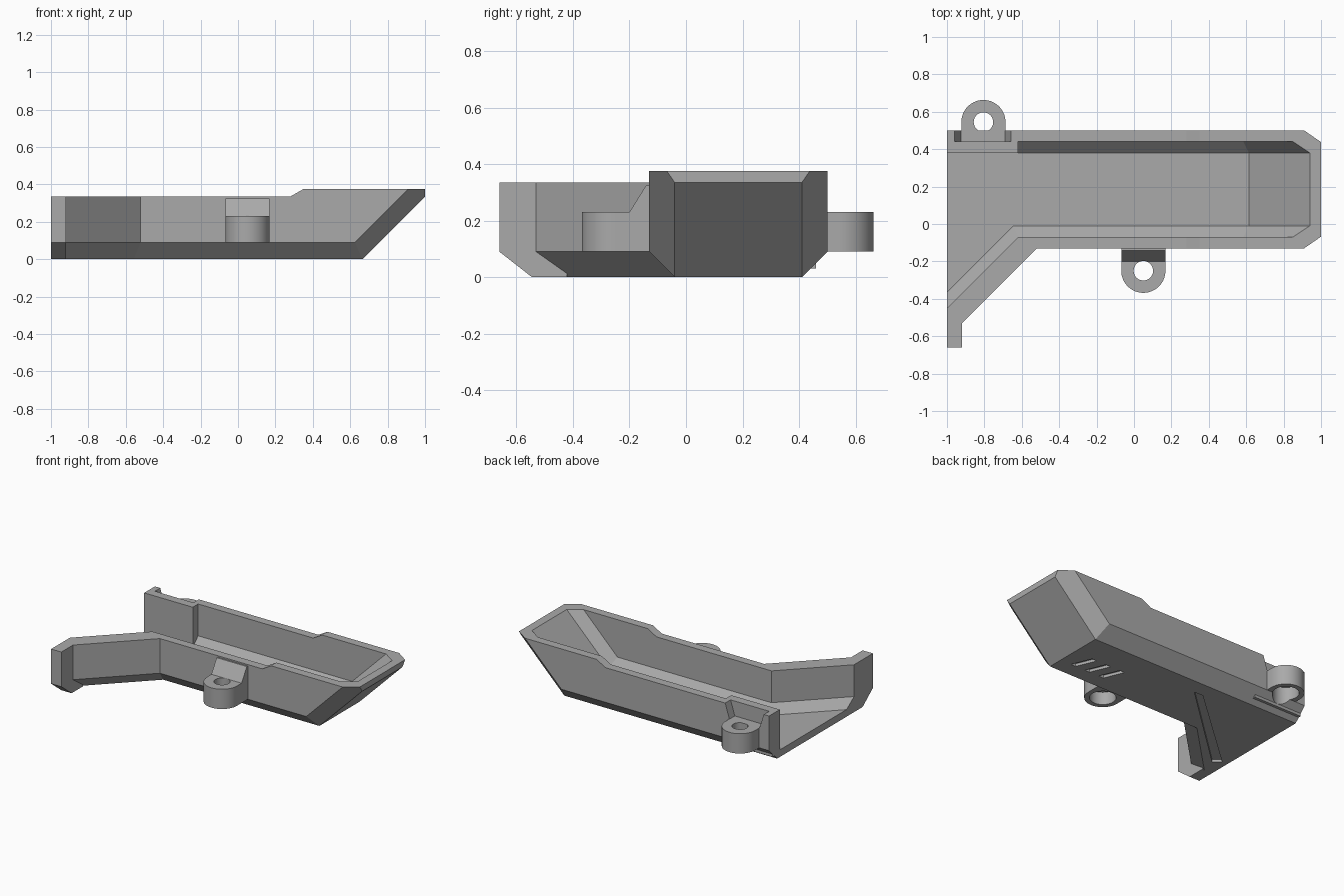
import bpy, bmesh, math
from mathutils import Vector

if "Cube" in bpy.data.objects:
    bpy.data.objects.remove(bpy.data.objects["Cube"], do_unlink=True)

grey = bpy.data.materials.new("mid_grey")
grey.use_nodes = True
COLOUR = (0.4, 0.4, 0.4, 1)
grey.diffuse_color = COLOUR
grey.node_tree.nodes["Principled BSDF"].inputs["Base Color"].default_value = COLOUR


def finish(name, bm):
    bmesh.ops.recalc_face_normals(bm, faces=bm.faces)
    mesh = bpy.data.meshes.new(name)
    bm.to_mesh(mesh)
    bm.free()
    mesh.materials.append(grey)
    obj = bpy.data.objects.new(name, mesh)
    bpy.context.collection.objects.link(obj)
    return obj


def block(name, lo, hi, planes=()):
    """Box trimmed by (point, outward normal) planes."""
    bm = bmesh.new()
    bmesh.ops.create_cube(bm, size=1)
    for v in bm.verts:
        v.co = [lo[i] if v.co[i] < 0 else hi[i] for i in range(3)]
    for point, normal in planes:
        res = bmesh.ops.bisect_plane(bm, geom=bm.verts[:] + bm.edges[:] + bm.faces[:], dist=1e-6,
                                     plane_co=point, plane_no=Vector(normal).normalized(),
                                     clear_outer=True)
        bmesh.ops.holes_fill(bm, edges=[e for e in bm.edges if e.is_boundary], sides=0)
    return finish(name, bm)


def prism(name, points, z0, z1):
    """Flat outline pulled up from z0 to z1."""
    bm = bmesh.new()
    face = bm.faces.new([bm.verts.new((x, y, z0)) for x, y in points])
    top = bmesh.ops.extrude_face_region(bm, geom=[face])["geom"]
    bmesh.ops.translate(bm, vec=(0, 0, z1 - z0),
                        verts=[g for g in top if isinstance(g, bmesh.types.BMVert)])
    return finish(name, bm)


def disc(cx, cy, r, a0=0, a1=360, n=48):
    steps = n if a1 - a0 == 360 else n + 1
    angles = [math.radians(a0 + (a1 - a0) * i / n) for i in range(steps)]
    return [(cx + r * math.cos(a), cy + r * math.sin(a)) for a in angles]


def combine(target, operation, *tools):
    for tool in tools:
        mod = target.modifiers.new("combine", 'BOOLEAN')
        mod.operation, mod.solver, mod.object = operation, 'EXACT', tool
        bpy.context.view_layer.objects.active = target
        bpy.ops.object.modifier_apply(modifier=mod.name)
        bpy.data.objects.remove(tool, do_unlink=True)


def trough(name, x0, x1, y0, y1, z0, z1, chamfer, end, corner):
    """Trough with chamfered lower edges, a raked end and raked end corners."""
    zc = z0 + chamfer
    planes = [((0, y0, zc), (0, -1, -1)), ((0, y1, zc), (0, 1, -1)), (end, (1, 0, -1))]
    for y, s in ((y0 + chamfer, -1), (y1 - chamfer, 1)):
        planes.append(((end[0], y, end[2]), (corner[0], s * corner[1], -corner[0])))
    return block(name, (x0, y0, z0), (x1, y1, z1), planes)


def diagonal(name, lo, hi, x, y, chamfer):
    """Slanted side wing with a chamfered lower edge."""
    return block(name, lo, hi, [((x, y, 0), (1, -1, 0)),
                                ((x, y, lo[2] + chamfer), (1, -1, -math.sqrt(2)))])


# Outer shell: trough, slanted wing and its end stub
tray = trough("tray", -1, 1, -0.13, 0.5, 0, 0.375, 0.09, (1, 0, 0.335), (0.09, 0.13))
wing = diagonal("wing", (-1, -0.9, 0), (-0.1, 0.28, 0.335), -0.52, -0.13, 0.09)
stub = block("stub", (-1, -0.66, 0), (-0.92, -0.42, 0.335), [((0, -0.66, 0.09), (0, -1, -1.28))])
combine(tray, 'UNION', wing, stub)

# Hollow inside and lowered rim
hollow = trough("hollow", -1.1, 1.2, -0.07, 0.44, 0.05, 0.4, 0.06, (0.94, 0, 0.375), (0.06, 0.09))
wing_hollow = diagonal("wing_hollow", (-1.1, -0.9, 0.05), (-0.2, 0.28, 0.4), -0.62, -0.07, 0.06)
rim_cut = block("rim_cut", (-1.2, -1, 0.335), (0.6, 1, 0.5), [((0.28, 0, 0.335), (0.04, 0, -0.07))])
combine(tray, 'DIFFERENCE', hollow, wing_hollow, rim_cut)

# Thickened rear wall with a flared pocket above the mount
combine(tray, 'UNION', block("thick_wall", (-1, 0.38, 0.03), (-0.62, 0.46, 0.335)))
pocket = block("pocket", (-1, 0.44, 0.23), (-0.6, 0.6, 0.4),
               [((-0.925, 0, 0.23), (-0.11, 0, -0.035)), ((-0.69, 0, 0.23), (0.11, 0, -0.035))])
combine(tray, 'DIFFERENCE', pocket)

# Underside grooves: one long slanted slot and three short ones
DEPTH = 0.02
combine(tray, 'DIFFERENCE', prism("long_slot", [(-0.32, 0.3), (-0.25, 0.3), (-0.91, -0.31),
                                                (-0.96, -0.27)], -0.1, DEPTH))
for x in (0.53, 0.415, 0.3):
    outline = [(x + 0.01, 0.065), (x + 0.05, 0.065), (x - 0.01, 0.205), (x - 0.05, 0.205)]
    combine(tray, 'DIFFERENCE', prism("short_slot", outline, -0.1, DEPTH))


# Round-ended mounting ears with a counterbored hole
def mount(name, cx, cy, wall_y, side):
    r = 0.118
    arc = disc(cx, cy, r, 0, 180 * side) if side > 0 else disc(cx, cy, r, -180, 0)
    ends = [(cx - r, wall_y), (cx + r, wall_y)]
    return prism(name, arc + (ends if side > 0 else ends[::-1]), 0.09, 0.23)


def drill(obj, cx, cy):
    combine(obj, 'DIFFERENCE', prism("hole", disc(cx, cy, 0.052), 0.05, 0.3),
            prism("counterbore", disc(cx, cy, 0.085), -0.01, 0.18))


rear_mount = mount("rear_mount", -0.805, 0.545, 0.44, 1)
drill(rear_mount, -0.805, 0.545)
combine(tray, 'DIFFERENCE', prism("hole_relief", disc(-0.805, 0.545, 0.085), -0.01, 0.18))

front_mount = mount("front_mount", 0.05, -0.25, -0.12, -1)
gusset = block("gusset", (-0.068, -0.2, 0.1), (0.168, -0.12, 0.325),
               [((0, -0.2, 0.23), (0, -0.105, 0.065))])
combine(front_mount, 'UNION', gusset)
drill(front_mount, 0.05, -0.25)

# Smooth only the rounded surfaces
for obj in (tray, rear_mount, front_mount):
    bpy.ops.object.select_all(action='DESELECT')
    obj.select_set(True)
    bpy.context.view_layer.objects.active = obj
    bpy.ops.object.shade_smooth_by_angle(angle=math.radians(20))
